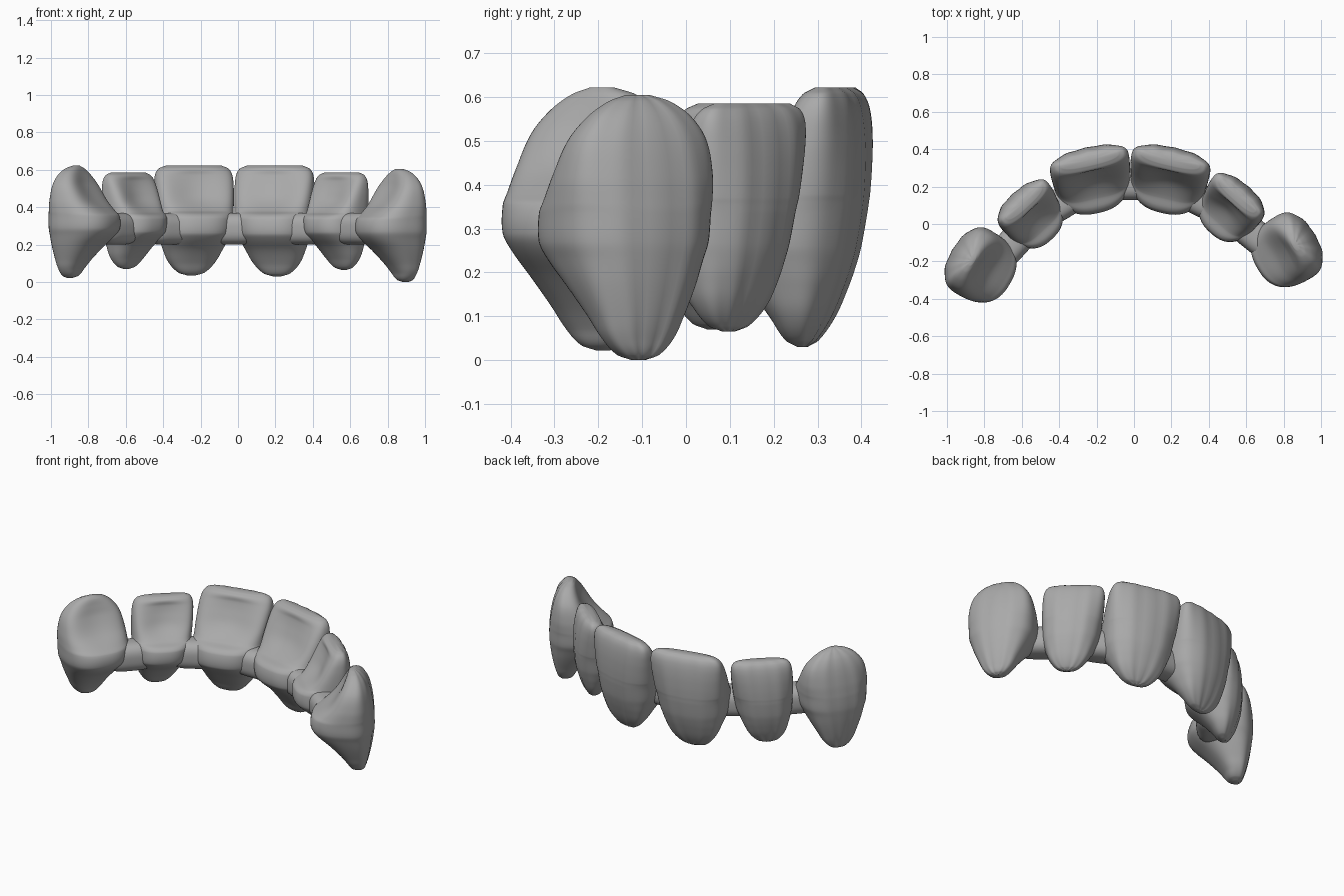
import bpy, bmesh, math
from mathutils import Vector

cube = bpy.data.objects.get("Cube")
if cube:
    bpy.data.objects.remove(cube)

SEGMENTS = 64
STEPS = 5

ceramic = bpy.data.materials.new("grey_ceramic")
ceramic.use_nodes = True
ceramic.diffuse_color = (.4, .4, .4, 1)
ceramic.node_tree.nodes["Principled BSDF"].inputs["Base Color"].default_value = (.4, .4, .4, 1)


def skin(name, rings):
    """Join a list of closed rings into one capped, smooth object."""
    bm = bmesh.new()
    loops = [[bm.verts.new(p) for p in ring] for ring in rings]
    for low, high in zip(loops, loops[1:]):
        for i in range(len(low)):
            j = (i + 1) % len(low)
            bm.faces.new((low[i], low[j], high[j], high[i]))
    for end in (loops[0], loops[-1]):
        middle = bm.verts.new(sum((v.co for v in end), Vector()) / len(end))
        for i in range(len(end)):
            bm.faces.new((end[i], end[(i + 1) % len(end)], middle))
    bmesh.ops.recalc_face_normals(bm, faces=bm.faces)
    mesh = bpy.data.meshes.new(name)
    bm.to_mesh(mesh)
    bm.free()
    mesh.materials.append(ceramic)
    obj = bpy.data.objects.new(name, mesh)
    bpy.context.collection.objects.link(obj)
    bpy.ops.object.select_all(action='DESELECT')
    obj.select_set(True)
    bpy.context.view_layer.objects.active = obj
    bpy.ops.object.shade_smooth_by_angle(angle=math.radians(50))


def refine(rows):
    """Smooth interpolation between profile rows, with height as the parameter."""
    def slope(i, k):
        a, b = rows[max(i - 1, 0)], rows[min(i + 1, len(rows) - 1)]
        return (b[k] - a[k]) / (b[0] - a[0])
    result = []
    for i, (a, b) in enumerate(zip(rows, rows[1:])):
        h = b[0] - a[0]
        for n in range(STEPS):
            t = n / STEPS
            ease = t * t * (3 - 2 * t)
            result.append([p + (q - p) * ease + h * t * (1 - t)
                           * ((1 - t) * slope(i, k) - t * slope(i + 1, k))
                           for k, (p, q) in enumerate(zip(a, b))])
    return result + [list(rows[-1])]


# Profile rows: height, half width, outer depth, inner depth, inner hollow
INCISOR = [
    (.03, .02, .02, .0, 0), (.045, .07, .042, -.025, 0), (.1, .125, .078, -.06, 0),
    (.17, .16, .108, -.115, 0), (.225, .182, .127, -.175, 0), (.26, .194, .136, -.2, 0),
    (.335, .204, .149, -.194, 0), (.36, .207, .152, -.175, .005),
    (.378, .209, .154, -.155, .035), (.44, .213, .157, -.115, .075),
    (.51, .215, .156, -.062, .065), (.57, .21, .148, -.01, .038),
    (.605, .19, .133, .028, .006), (.62, .155, .112, .06, 0)]
CANINE = [
    (0, .015, .095, .065, 0), (.012, .05, .117, .035, 0), (.05, .088, .135, .01, 0),
    (.1, .115, .152, -.03, 0), (.17, .15, .17, -.1, 0), (.23, .176, .182, -.17, 0),
    (.27, .192, .188, -.195, 0), (.335, .197, .19, -.185, 0), (.36, .198, .189, -.16, .01),
    (.42, .195, .184, -.105, .045), (.5, .175, .169, -.04, .045),
    (.555, .133, .147, .01, .02), (.59, .08, .117, .045, 0), (.605, .03, .09, .06, 0)]


def tooth(name, profile, x, y, angle, low, high, wide=1, deep=1, lean=0):
    """Loft a crown whose outer face points at the angle away from +y."""
    a = math.radians(angle)
    out, along = Vector((math.sin(a), math.cos(a), 0)), Vector((math.cos(a), -math.sin(a), 0))
    bottom, top = profile[0][0], profile[-1][0]
    rings = []
    for z, w, outer, inner, hollow in refine(profile):
        middle = outer - .42 * (outer - inner)
        rise = (z - bottom) / (top - bottom)
        centre = Vector((x + lean * (.5 - rise), y, low + rise * (high - low)))
        ring = []
        for i in range(SEGMENTS):
            t = 2 * math.pi * i / SEGMENTS
            c, s = math.cos(t), math.sin(t)
            u = math.copysign(abs(c) ** .8, c)
            r = abs(s) ** .8
            if s > 0:
                v = middle + (outer - middle) * r - .004 * math.sin(2 * math.pi * u) ** 2 * r
            else:
                v = middle + (inner - middle) * r + hollow * max(0, 1 - u * u) ** 1.5
            ring.append(centre + along * u * w * wide + out * v * deep)
        rings.append(ring)
    skin(name, rings)
    return Vector((x, y, .285)) - out * .045


# Crowns, ordered along the arch
nodes = [
    tooth("right_canine", CANINE, -.82, -.227, -60, .022, .622, .97, .93, -.03),
    tooth("right_lateral_incisor", INCISOR, -.562, .055, -43, .07, .585, .8, .92, -.06),
    tooth("right_central_incisor", INCISOR, -.232, .256, -13, .035, .622, 1, 1, -.03),
    tooth("left_central_incisor", INCISOR, .191, .256, 13, .03, .622, 1, 1, .03),
    tooth("left_lateral_incisor", INCISOR, .53, .09, 42, .065, .585, .8, .92, .06),
    tooth("left_canine", CANINE, .817, -.146, 60, 0, .605, .96, .93, .03)]

# Rounded connectors buried in neighbouring crowns
for number, (a, b) in enumerate(zip(nodes, nodes[1:]), 1):
    axis = (b - a).normalized()
    side = Vector((-axis.y, axis.x, 0))
    rings = []
    for k in range(-9, 10):
        s = k / 10
        size = (1 - s ** 4) ** .5
        centre = (a + b) / 2 + axis * s * .15
        rings.append([])
        for i in range(SEGMENTS):
            t = 2 * math.pi * i / SEGMENTS
            c, h = math.cos(t), math.sin(t)
            rings[-1].append(centre
                             + side * math.copysign(abs(c) ** .75, c) * .085 * size
                             + Vector((0, 0, math.copysign(abs(h) ** .75, h) * .085 * size)))
    skin(f"connector_{number}", rings)
